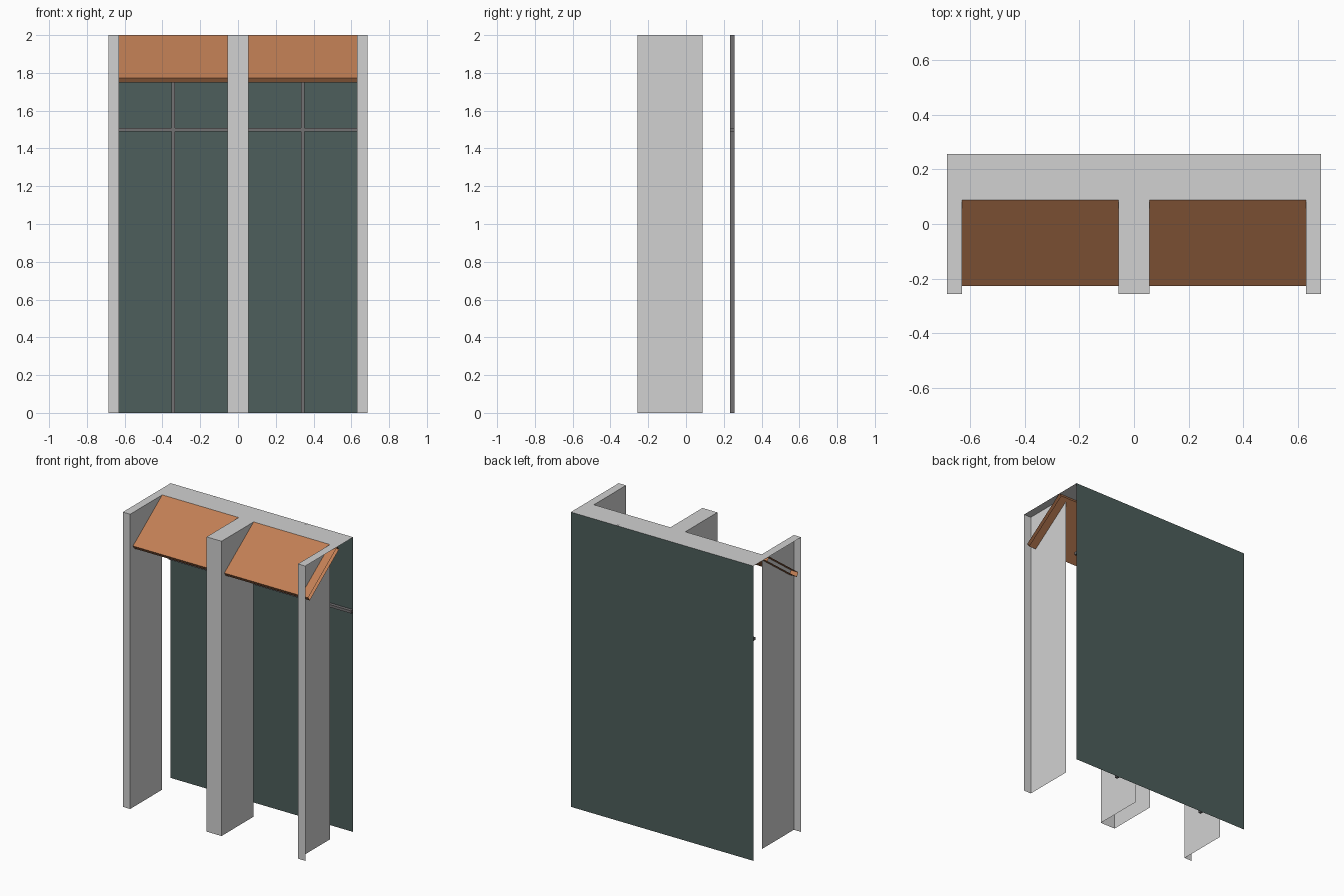
import bpy, bmesh
from mathutils import Vector

cube = bpy.data.objects.get("Cube")
if cube:
    bpy.data.objects.remove(cube, do_unlink=True)

W, H, D = 0.685, 2.0, 0.2565      # half width, height, half depth
PIER_BACK = 0.0875                # rear edge of the piers
BAY_IN, BAY_OUT = 0.056, 0.63     # inner and outer side of each bay


def material(name, rgb):
    m = bpy.data.materials.new(name)
    m.use_nodes = True
    m.diffuse_color = (*rgb, 1)
    m.node_tree.nodes["Principled BSDF"].inputs["Base Color"].default_value = (*rgb, 1)
    return m


stone = material("pale_grey", (0.64, 0.64, 0.64))
glass = material("dark_teal", (0.074, 0.112, 0.106))
metal = material("mid_grey", (0.17, 0.165, 0.17))
copper = material("copper_orange", (0.53, 0.21, 0.09))


def finish(name, bm, mat):
    me = bpy.data.meshes.new(name)
    bm.to_mesh(me)
    bm.free()
    me.materials.append(mat)
    ob = bpy.data.objects.new(name, me)
    bpy.context.collection.objects.link(ob)
    return ob


def quad(bm, origin, u, v):
    """Rectangle spanned by u and v, facing u x v."""
    o, u, v = Vector(origin), Vector(u), Vector(v)
    bm.faces.new([bm.verts.new(p) for p in (o, o + u, o + u + v, o + v)])


def box(name, lo, hi, mat):
    bm = bmesh.new()
    bmesh.ops.create_cube(bm, size=1)
    for v in bm.verts:
        v.co = [a + (b - a) * (c + 0.5) for a, b, c in zip(lo, hi, v.co)]
    return finish(name, bm, mat)


def pier(name, x0, x1, left_side, right_side):
    """Thin shell: front, cap and chosen sides, open behind and below."""
    bm = bmesh.new()
    w, d = x1 - x0, PIER_BACK + D
    quad(bm, (x0, -D, 0), (w, 0, 0), (0, 0, H))
    quad(bm, (x0, -D, H), (w, 0, 0), (0, d, 0))
    if left_side:
        quad(bm, (x1, -D, 0), (0, d, 0), (0, 0, H))
    if right_side:
        quad(bm, (x0, PIER_BACK, 0), (0, -d, 0), (0, 0, H))
    bmesh.ops.remove_doubles(bm, verts=bm.verts, dist=0.0001)
    return finish(name, bm, stone)


# Piers: outer ones have only their inner side
pier("right_pier", -W, -BAY_OUT, True, False)
pier("left_pier", BAY_OUT, W, False, True)
pier("center_pier_right", -BAY_IN, 0, False, True)
pier("center_pier_left", 0, BAY_IN, True, False)

# Top soffit between piers and glazing
bm = bmesh.new()
quad(bm, (-W, PIER_BACK, H), (2 * W, 0, 0), (0, D - PIER_BACK, 0))
finish("top_soffit", bm, stone)

# Glazing sheet
bm = bmesh.new()
quad(bm, (W, D, 0), (-2 * W, 0, 0), (0, 0, H))
finish("glass_sheet", bm, glass)

# Glazing bars in front of the glass
bar = 0.009
for side, x in (("right", -0.342), ("left", 0.342)):
    box(side + "_vertical_bar", (x - bar, D - 0.023, 0), (x + bar, D - 0.001, H), metal)
box("cross_bar", (-W, D - 0.023, 1.5 - bar), (W, D - 0.001, 1.5 + bar), metal)

# Sloping canopy: a plate profile swept across, open at both ends
back, front = Vector((0, PIER_BACK, H)), Vector((0, -0.2265, 1.773))
slope = (front - back).normalized()
drop = Vector((0, -slope.z, slope.y)) * 0.03
bm = bmesh.new()
ring = [back, front, front + drop, back + drop]
for a, b in zip(ring, ring[1:] + ring[:1]):
    quad(bm, a - Vector((W, 0, 0)), b - a, (2 * W, 0, 0))
bmesh.ops.remove_doubles(bm, verts=bm.verts, dist=0.0001)
finish("sloping_canopy", bm, copper)
